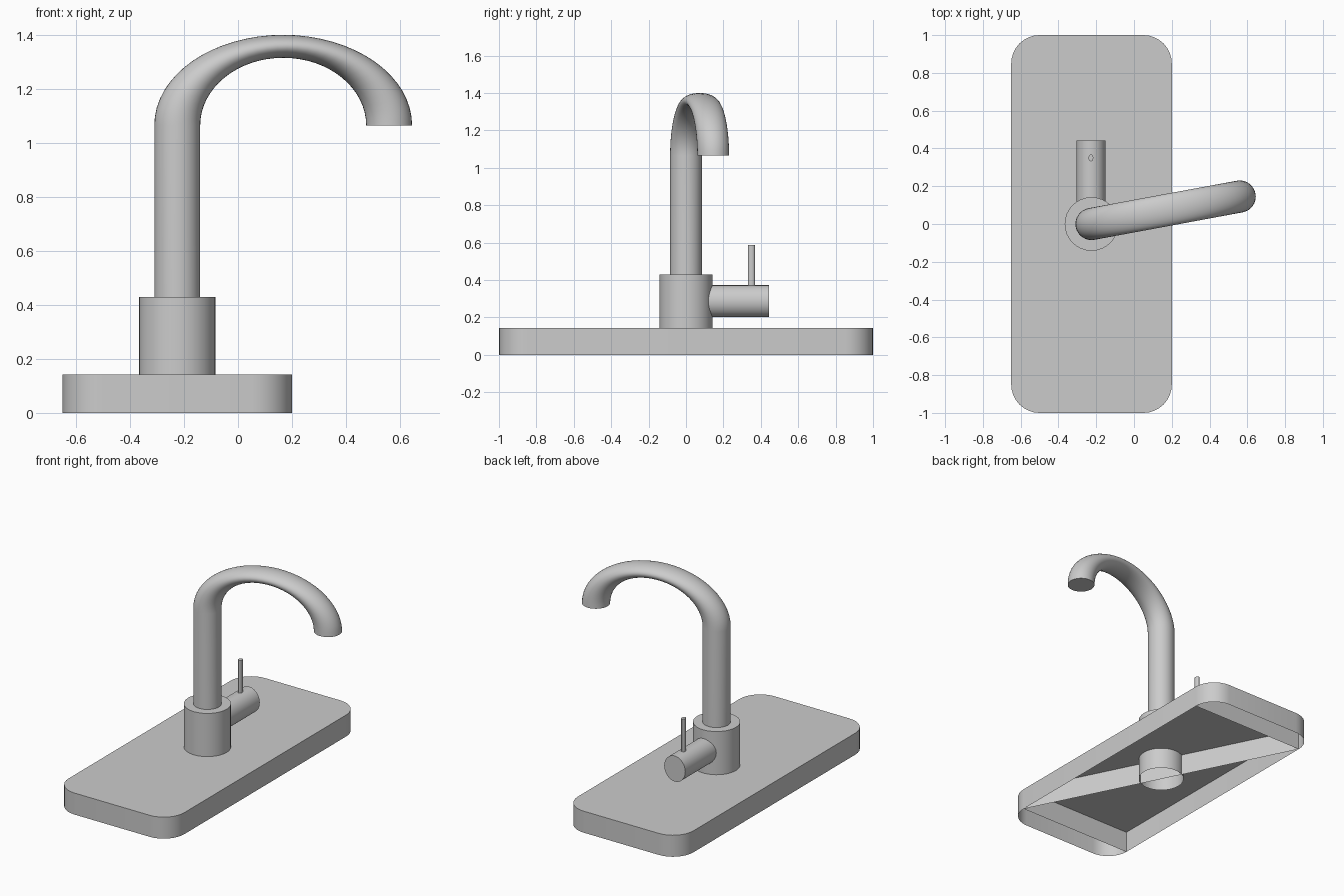
import bpy
from math import sin, cos, pi, radians

if "Cube" in bpy.data.objects:
    bpy.data.objects.remove(bpy.data.objects["Cube"])

PX = -0.225          # column centre in x


def make(name, verts, faces, smooth=True):
    me = bpy.data.meshes.new(name)
    me.from_pydata(verts, [], faces)
    me.update()
    ob = bpy.data.objects.new(name, me)
    bpy.context.collection.objects.link(ob)
    if smooth:
        bpy.ops.object.select_all(action='DESELECT')
        ob.select_set(True)
        bpy.context.view_layer.objects.active = ob
        bpy.ops.object.shade_smooth_by_angle(angle=radians(35))
    return ob


def loft(name, rings, cap_start=False, cap_end=True, extra=()):
    """Skin closed rings of equal length; extra holds additional quads."""
    n = len(rings[0])
    verts = [p for r in rings for p in r]
    faces = [(k * n + i, k * n + (i + 1) % n, (k + 1) * n + (i + 1) % n, (k + 1) * n + i)
             for k in range(len(rings) - 1) for i in range(n)]
    if cap_start:
        faces.append(tuple(reversed(range(n))))
    if cap_end:
        faces.append(tuple(range(len(verts) - n, len(verts))))
    for quad in extra:
        b = len(verts)
        verts += quad
        faces.append((b, b + 1, b + 2, b + 3))
    return make(name, verts, faces)


def ring_z(cx, cy, z, rx, ry, n):
    return [(cx + rx * cos(2 * pi * i / n), cy + ry * sin(2 * pi * i / n), z) for i in range(n)]


# base plate: rounded slab, open underneath, with inner ribs
X0, X1, H, R, SEG = -0.65, 0.20, 0.143, 0.15, 8
outline = []
for cx, cy, a0 in ((X1 - R, 1 - R, 0), (X0 + R, 1 - R, 90), (X0 + R, R - 1, 180), (X1 - R, R - 1, 270)):
    for i in range(SEG + 1):
        a = radians(a0 + 90 * i / SEG)
        outline.append((cx + R * cos(a), cy + R * sin(a)))


def rib(a, b):
    return [(*a, 0), (*b, 0), (*b, H), (*a, H)]


Y = 1 - R
ribs = [rib((X1, -Y), (X0, Y)), rib((X1, Y), (X0, Y)), rib((X1, -Y), (X0, -Y))]
loft("base_plate", [[(x, y, z) for x, y in outline] for z in (0, H)], extra=ribs)

# collar, running down through the plate
loft("collar", [ring_z(PX, 0, z, 0.142, 0.142, 32) for z in (0, 0.43)])

# spout: straight riser followed by a flattened half arch, swivelled 10.5 degrees
N, ARC, ZB, RAD, TUBE = 32, 32, 1.065, 0.399, 0.085
ca, sa = cos(radians(10.5)), sin(radians(10.5))


def spout_ring(t, z0):
    ring = []
    for i in range(N):
        p = 2 * pi * i / N
        u = RAD - (RAD + TUBE * cos(p)) * cos(t)
        v = -TUBE * sin(p)
        z = z0 + sin(t) * (0.2925 + 0.0425 * cos(p))
        ring.append((PX + u * ca - v * sa, u * sa + v * ca, z))
    return ring


rings = [spout_ring(0, 0.43)] + [spout_ring(pi * k / ARC, ZB) for k in range(ARC + 1)]
spout = loft("spout", rings)
spout.data.flip_normals() if spout.data.polygons[-1].normal.z > 0 else None

# valve barrel pointing to +y
loft("valve_barrel", [[(-0.2275 + 0.0775 * cos(2 * pi * i / 24), y, 0.287 - 0.0855 * sin(2 * pi * i / 24))
                       for i in range(24)] for y in (0.10, 0.443)])

# lever pin
loft("lever", [ring_z(-0.228, 0.35, z, 0.013, 0.019, 12) for z in (0.36, 0.588)])
